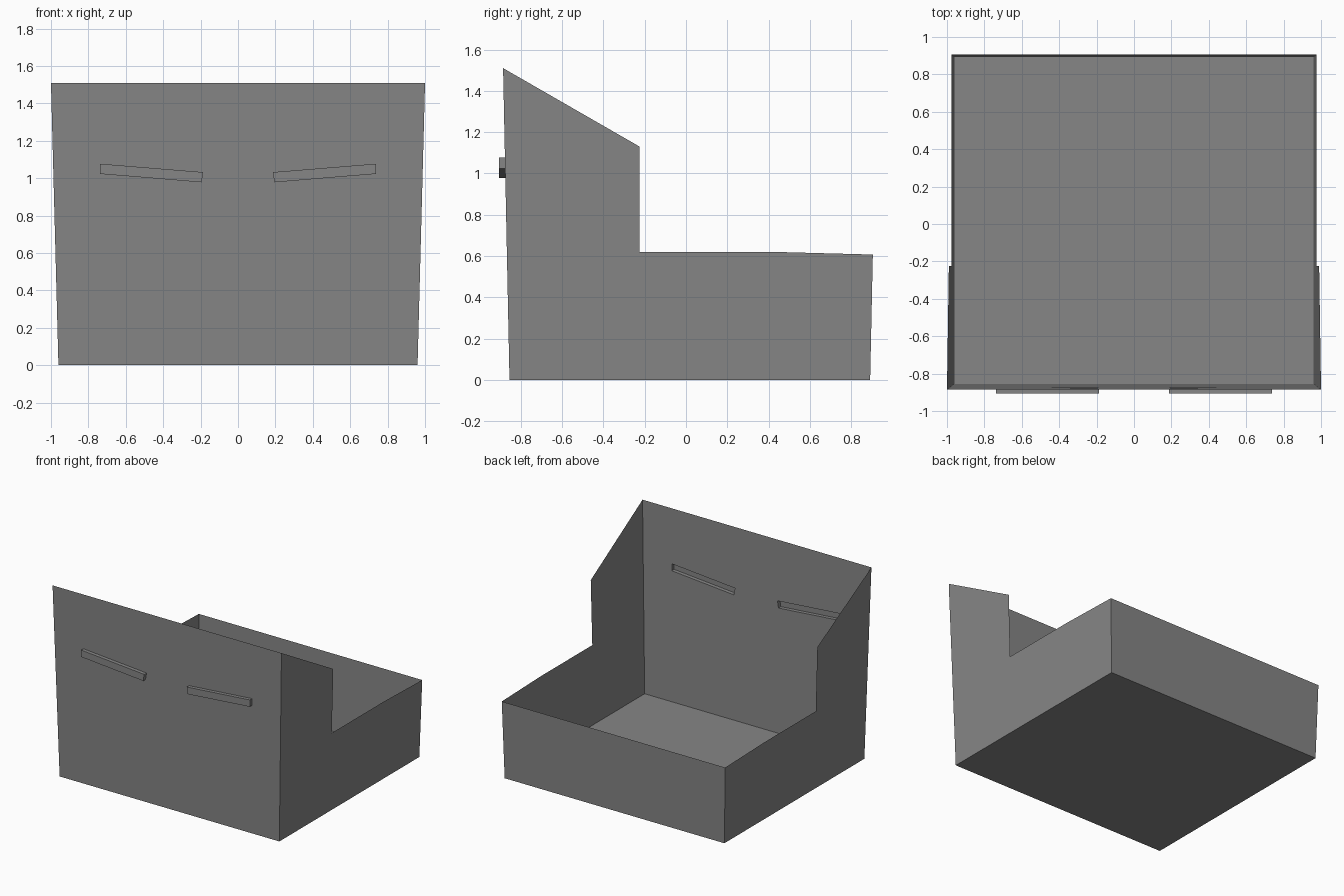
import bpy, bmesh

if "Cube" in bpy.data.objects:
    bpy.data.objects.remove(bpy.data.objects["Cube"])

grey = bpy.data.materials.new("plain grey")
grey.diffuse_color = (0.24, 0.24, 0.24, 1)
grey.use_nodes = True
grey.node_tree.nodes["Principled BSDF"].inputs["Base Color"].default_value = grey.diffuse_color


def half_width(z):
    """The side walls flare outward with height."""
    return 0.96 + 0.04 * z / 1.51


def front_y(z):
    """The front wall leans forward with height."""
    return -0.855 - 0.031 * z / 1.51


def make_object(name, bm):
    # open shell: make the normals consistent and point the lowest face down
    bmesh.ops.recalc_face_normals(bm, faces=bm.faces)
    low = min(bm.faces, key=lambda f: f.calc_center_median().z)
    if low.normal.z > 0:
        bmesh.ops.reverse_faces(bm, faces=bm.faces)
    mesh = bpy.data.meshes.new(name)
    bm.to_mesh(mesh)
    bm.free()
    mesh.materials.append(grey)
    ob = bpy.data.objects.new(name, mesh)
    bpy.context.collection.objects.link(ob)
    return ob


def slot_points(side):
    """Slanted ridge outline in x, z."""
    right = [(0.195, 0.978), (0.737, 1.023), (0.737, 1.077), (0.186, 1.032)]
    return [(side * x, z) for x, z in right]


# open bin: stepped side walls, low back, tall front, floor
profile = [(front_y(0), 0), (0.892, 0), (0.905, 0.607), (0.42, 0.62),
           (-0.225, 0.62), (-0.225, 1.13), (front_y(1.51), 1.51)]
bm = bmesh.new()
left, right = [[bm.verts.new((s * half_width(z), y, z)) for y, z in profile]
               for s in (-1, 1)]
bm.faces.new(left)
bm.faces.new(right)
for i in (0, 1):  # floor and back wall
    bm.faces.new((left[i], left[i + 1], right[i + 1], right[i]))

# front wall, filled around the two slot openings
loops = [[left[0], right[0], right[-1], left[-1]]]
for side in (-1, 1):
    loops.append([bm.verts.new((x, front_y(z), z)) for x, z in slot_points(side)])
edges = []
for loop in loops:
    for a, b in zip(loop, loop[1:] + loop[:1]):
        edges.append(bm.edges.get((a, b)) or bm.edges.new((a, b)))
bmesh.ops.triangle_fill(bm, use_beauty=True, use_dissolve=False, edges=edges,
                        normal=(0, -1, 0))
make_object("bin_shell", bm)

# raised ridges on the front, hollow from the inside
for name, side in (("left_ridge", -1), ("right_ridge", 1)):
    bm = bmesh.new()
    pts = slot_points(side)
    inner = [bm.verts.new((x, front_y(z), z)) for x, z in pts]
    outer = [bm.verts.new((x, -0.905, z)) for x, z in pts]
    bm.faces.new(outer)
    for i in range(4):
        j = (i + 1) % 4
        bm.faces.new((inner[i], inner[j], outer[j], outer[i]))
    make_object(name, bm)
